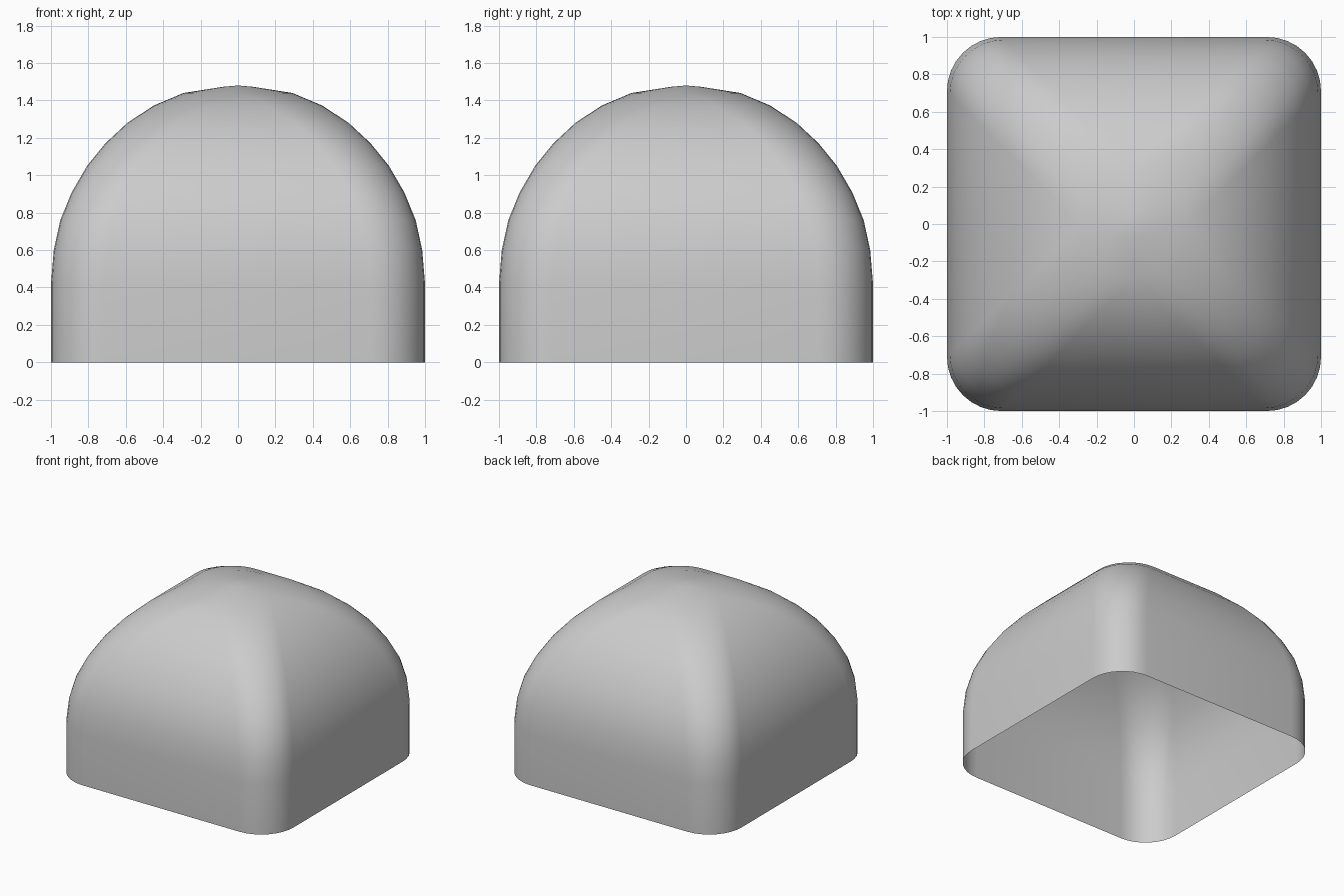
import bpy, bmesh, math

if "Cube" in bpy.data.objects:
    bpy.data.objects.remove(bpy.data.objects["Cube"])

R = 0.29      # constant plan corner radius
SEG = 8       # segments per corner

# half width and height of each rounded-square ring, bottom to top
profile = [(1, 0), (1, 0.42), (0.985, 0.60), (0.95, 0.76), (0.89, 0.907),
           (0.807, 1.05), (0.71, 1.17), (0.592, 1.28), (0.45, 1.373),
           (0.291, 1.44), (0.08, 1.473)]


def ring(bm, w, z):
    r = min(R, w)
    c = w - r
    verts = []
    for k in range(4):
        sx, sy = ((1, 1), (-1, 1), (-1, -1), (1, -1))[k]
        for i in range(SEG + 1):
            a = math.pi / 2 * (k + i / SEG)
            verts.append(bm.verts.new((sx * c + r * math.cos(a),
                                       sy * c + r * math.sin(a), z)))
    return verts


# domed shell, open underneath
bm = bmesh.new()
rings = [ring(bm, w, z) for w, z in profile]
n = len(rings[0])
for lo, hi in zip(rings, rings[1:]):
    for i in range(n):
        j = (i + 1) % n
        bm.faces.new((lo[i], lo[j], hi[j], hi[i]))

# shallow cap
apex = bm.verts.new((0, 0, 1.48))
top = rings[-1]
for i in range(n):
    bm.faces.new((top[i], top[(i + 1) % n], apex))
bmesh.ops.remove_doubles(bm, verts=bm.verts, dist=0.003)

mesh = bpy.data.meshes.new("dome_shell")
bm.to_mesh(mesh)
bm.free()
dome = bpy.data.objects.new("dome_shell", mesh)
bpy.context.collection.objects.link(dome)
bpy.context.view_layer.objects.active = dome
dome.select_set(True)
bpy.ops.object.shade_smooth_by_angle(angle=math.radians(40))
